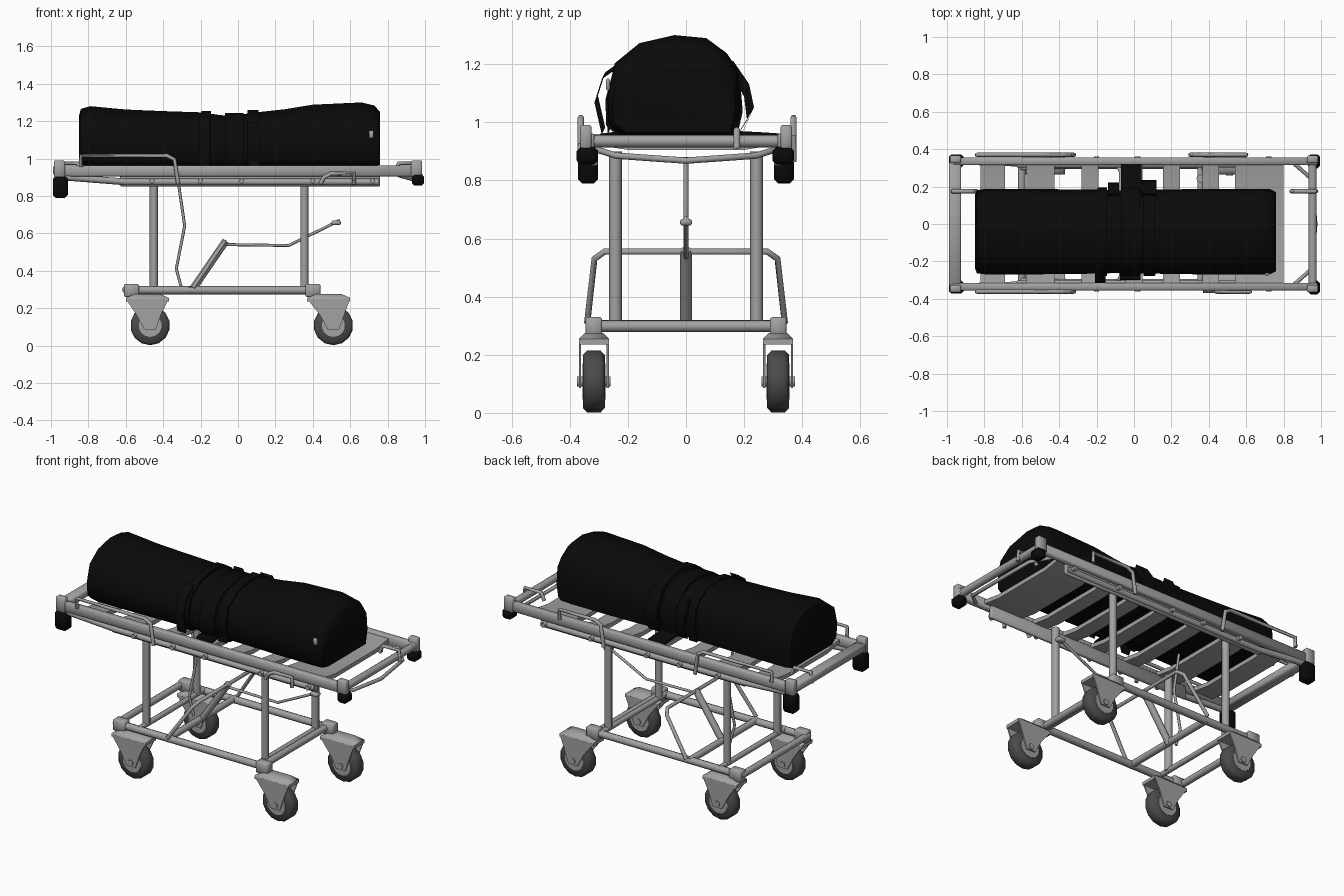
import bpy, bmesh, math
from mathutils import Vector, Matrix

cube = bpy.data.objects.get("Cube")
if cube:
    bpy.data.objects.remove(cube)


def material(name, value):
    m = bpy.data.materials.new(name)
    m.use_nodes = True
    col = (value, value, value * 0.98, 1)
    m.diffuse_color = col
    b = m.node_tree.nodes["Principled BSDF"]
    b.inputs["Base Color"].default_value = col
    b.inputs["Roughness"].default_value = 0.7
    return m


STEEL = material("steel grey", 0.36)
RUBBER = material("rubber grey", 0.07)
BLACK = material("black fabric", 0.003)


def add(name, mesh, mat, smooth=True):
    if not mesh.materials:
        mesh.materials.append(mat)
    o = bpy.data.objects.new(name, mesh)
    bpy.context.collection.objects.link(o)
    if smooth:
        bpy.ops.object.select_all(action="DESELECT")
        o.select_set(True)
        bpy.context.view_layer.objects.active = o
        bpy.ops.object.shade_smooth_by_angle(angle=math.radians(50))
    return o


def from_bm(name, bm, mat, smooth=True):
    bmesh.ops.recalc_face_normals(bm, faces=bm.faces)
    me = bpy.data.meshes.new(name)
    bm.to_mesh(me)
    bm.free()
    return add(name, me, mat, smooth)


def tube(name, pts, r, mat=STEEL):
    """Round tube through the points."""
    cu = bpy.data.curves.new(name, "CURVE")
    cu.dimensions = "3D"
    cu.bevel_depth = r
    cu.bevel_resolution = 2
    cu.use_fill_caps = True
    s = cu.splines.new("POLY")
    s.points.add(len(pts) - 1)
    for p, co in zip(s.points, pts):
        p.co = (*co, 1)
    o = bpy.data.objects.new(name, cu)
    bpy.context.collection.objects.link(o)
    me = bpy.data.meshes.new_from_object(o)
    bpy.data.objects.remove(o)
    return add(name, me, mat)


def box(name, x, y, z, mat=STEEL, bevel=0.006):
    """Box from (min, max) ranges."""
    bm = bmesh.new()
    bmesh.ops.create_cube(bm, size=1)
    for v in bm.verts:
        for i, (a, b) in enumerate((x, y, z)):
            v.co[i] = a if v.co[i] < 0 else b
    if bevel:
        bmesh.ops.bevel(bm, geom=bm.edges[:], offset=bevel, segments=1, affect="EDGES")
    return from_bm(name, bm, mat)


def loft(name, rings, mat):
    bm = bmesh.new()
    rows = [[bm.verts.new(p) for p in ring] for ring in rings]
    n = len(rows[0])
    for a, b in zip(rows, rows[1:]):
        for i in range(n):
            bm.faces.new((a[i], a[(i + 1) % n], b[(i + 1) % n], b[i]))
    bm.faces.new(rows[0])
    bm.faces.new(rows[-1])
    return from_bm(name, bm, mat)


def disc(name, centre, r, w, mat, sides=14, bevel=0.0):
    """Wheel-like cylinder along y."""
    bm = bmesh.new()
    rot = Matrix.Translation(centre) @ Matrix.Rotation(math.pi / 2, 4, "X")
    bmesh.ops.create_cone(bm, cap_ends=True, segments=sides, radius1=r, radius2=r,
                          depth=w, matrix=rot)
    if bevel:
        rim = [e for e in bm.edges if any(len(f.verts) > 4 for f in e.link_faces)]
        bmesh.ops.bevel(bm, geom=rim, offset=bevel, segments=1, affect="EDGES")
    return from_bm(name, bm, mat)


def plate(name, outline, y, thick):
    """Flat plate in the xz plane."""
    bm = bmesh.new()
    f = bm.faces.new([bm.verts.new((px, y - thick / 2, pz)) for px, pz in outline])
    ext = bmesh.ops.extrude_face_region(bm, geom=[f])
    bmesh.ops.translate(bm, vec=(0, thick, 0),
                        verts=[v for v in ext["geom"] if isinstance(v, bmesh.types.BMVert)])
    return from_bm(name, bm, STEEL, False)


# Casters: tyre, hub, fork cheeks and swivel
for x, swivel in ((-0.47, -0.5), (0.51, 0.47)):
    for s in (-1, 1):
        y = s * 0.317
        disc("tyre", (x, y, 0.108), 0.106, 0.075, RUBBER, bevel=0.014)
        disc("wheel_hub", (x, y, 0.108), 0.062, 0.08, STEEL)
        disc("axle", (x, y, 0.108), 0.018, 0.115, STEEL, 8)
        for side in (-1, 1):
            plate("fork_cheek", [(swivel - 0.1, 0.25), (swivel + 0.13, 0.25), (x + 0.06, 0.17),
                                 (x + 0.03, 0.085), (x - 0.03, 0.085), (x - 0.07, 0.16)],
                  y + side * 0.048, 0.008)
        loft("fork_crown", [[(swivel + 0.015 + a * k, y + b * k * 0.45, z)
                             for a, b in ((-1, -1), (1, -1), (1, 1), (-1, 1))]
                            for k, z in ((0.115, 0.235), (0.115, 0.255), (0.07, 0.275))], STEEL)
        box("swivel_block", (swivel - 0.11, swivel - 0.03), (y - 0.028, y + 0.028),
            (0.26, 0.33))

# Base frame
for s in (-1, 1):
    tube("base_side_rail", [(-0.61, s * 0.315, 0.296), (0.41, s * 0.315, 0.296)], 0.022)
for x in (-0.6, -0.25, 0.385):
    tube("base_cross_bar", [(x, -0.33, 0.298), (x, 0.33, 0.298)], 0.02)

# Legs, with outriggers to the base rails
for x in (-0.45, 0.355):
    for s in (-1, 1):
        tube("leg", [(x, s * 0.243, 0.3), (x, s * 0.243, 0.9)], 0.022)
    tube("leg_cross_bar", [(x, -0.32, 0.303), (x, 0.32, 0.303)], 0.016)

# Lifting linkage
tube("lift_strut", [(-0.25, 0, 0.29), (-0.065, 0, 0.56)], 0.02)
tube("lift_yoke", [(-0.24, -0.34, 0.31), (-0.09, -0.315, 0.53), (-0.07, -0.28, 0.555),
                   (-0.07, 0.28, 0.555), (-0.09, 0.315, 0.53), (-0.24, 0.34, 0.31)], 0.011)
tube("lift_lever", [(-0.07, 0, 0.54), (0.27, 0, 0.535), (0.545, 0, 0.67)], 0.008)
tube("lift_cable", [(-0.32, 0, 0.88), (-0.285, 0, 0.64), (-0.33, 0, 0.41), (-0.3, 0, 0.3)], 0.008)
box("pedal", (0.5, 0.55), (-0.02, 0.02), (0.645, 0.668))

# Bed frame
for s in (-1, 1):
    box("bed_side_rail", (-0.97, 0.98), (s * 0.335 - 0.02, s * 0.335 + 0.02), (0.905, 0.962))
    box("bed_side_skirt", (-0.63, 0.76), (s * 0.315 - 0.012, s * 0.315 + 0.012), (0.85, 0.93))
    tube("lower_side_tube", [(-0.92, s * 0.335, 0.9), (-0.6, s * 0.325, 0.875),
                             (0.75, s * 0.325, 0.875)], 0.018)
    for x in (-0.46, -0.2, 0.02, 0.4, 0.72):
        disc("rail_bolt", (x, s * 0.335, 0.88), 0.014, 0.05, STEEL, 8)
box("foot_end_bar", (-0.99, -0.925), (-0.33, 0.33), (0.915, 0.96))
tube("head_end_bar", [(0.955, -0.34, 0.935), (0.955, 0.34, 0.935)], 0.022)
tube("head_push_bar", [(0.86, -0.32, 0.91), (0.95, -0.24, 0.885), (0.97, 0, 0.868),
                       (0.95, 0.24, 0.885), (0.86, 0.32, 0.91)], 0.011)

# Slats, sagging slightly in the middle
for x, w in ((-0.755, 0.13), (-0.5, 0.15), (-0.235, 0.09), (0, 0.09), (0.2, 0.09),
             (0.41, 0.09), (0.67, 0.26)):
    loft("bed_slat", [[(x - w / 2, y, z), (x + w / 2, y, z),
                       (x + w / 2, y, z + 0.025), (x - w / 2, y, z + 0.025)]
                      for y, z in ((-0.325, 0.925), (-0.2, 0.905), (0.2, 0.905), (0.325, 0.925))],
         STEEL)

# Corner posts, bumpers and end loops
for s in (-1, 1):
    box("foot_bumper", (-0.99, -0.91), (s * 0.337 - 0.035, s * 0.337 + 0.035), (0.79, 0.905), BLACK, 0.014)
    box("head_bumper", (0.93, 0.995), (s * 0.337 - 0.04, s * 0.337 + 0.035), (0.855, 0.915), BLACK, 0.014)
    for x in (-0.955, 0.955):
        box("corner_bracket", (x - 0.03, x + 0.03), (s * 0.345 - 0.02, s * 0.345 + 0.02), (0.9, 0.99))
for s in (-1, 1):
    tube("end_loop", [(s * 0.84, 0.175, 0.93), (s * 0.86, 0.175, 0.975),
                      (s * 0.97, 0.175, 0.975), (s * 0.975, 0.175, 0.91)], 0.011)

# Fold-up side guards
for y, a, b in ((-0.362, -0.84, -0.32), (0.37, -0.84, -0.32), (0.37, 0.6, 0.3), (-0.362, 0.62, 0.44)):
    top = 1.015 if a < 0 or y > 0 else 0.92
    d = 0.06 if b > a else -0.06
    tube("side_guard", [(a, y, top - 0.06), (a, y, top), (b - d, y, top), (b - d / 3, y, top - 0.02),
                        (b, y, 0.865)], 0.011)

# Wrapped bag: one section shape lofted along x
SECTION = [(-0.225, 0), (-0.268, 0.13), (-0.27, 0.42), (-0.245, 0.72), (-0.16, 0.92),
           (-0.04, 1), (0.07, 0.97), (0.14, 0.82), (0.178, 0.66), (0.188, 0.3), (0.17, 0)]


def bag_ring(x, top, k=1.0, grow=0.0):
    h = top - 0.955
    mid = 0.955 + h / 2
    ring = []
    for y, t in SECTION:
        dy, dz = y + 0.04, 0.955 + t * h - mid
        out = Vector((dy, dz)).normalized() * grow
        ring.append((x, -0.04 + dy * k + out.x, mid + dz * k + out.y))
    return ring


STATIONS = [(-0.85, 1.25, 0.86), (-0.84, 1.27, 0.97), (-0.79, 1.28, 1), (-0.6, 1.262, 1),
            (-0.4, 1.255, 0.99), (-0.2, 1.25, 0.98), (-0.05, 1.232, 0.96), (0.1, 1.25, 0.98),
            (0.25, 1.265, 0.99), (0.4, 1.288, 1), (0.66, 1.3, 1), (0.73, 1.285, 0.99),
            (0.76, 1.26, 0.92)]
loft("wrapped_bag", [bag_ring(*s) for s in STATIONS], BLACK)

# Straps round the bag, with loose ends and side carry loops
for x, w, top in ((-0.17, 0.025, 1.245), (-0.02, 0.05, 1.235), (0.08, 0.03, 1.25)):
    loft("bag_strap", [bag_ring(x + d, top, 0.98, 0.012) for d in (-w, w)], BLACK)


def ribbon(name, path, x, w, t=0.006):
    loft(name, [[(x - w, y, z - t), (x + w, y, z - t), (x + w, y + t, z + t), (x - w, y + t, z + t)]
                for y, z in path], BLACK)


ribbon("strap_tail_back", [(0.15, 0.965), (0.25, 0.96), (0.325, 0.955)], -0.015, 0.055)
ribbon("strap_tail_front", [(-0.22, 0.965), (-0.3, 0.955)], -0.02, 0.055)
ribbon("strap_loop_front", [(-0.22, 1.21), (-0.29, 1.16), (-0.315, 1.08), (-0.29, 0.97)], -0.18, 0.028, 0.012)
ribbon("strap_loop_front", [(-0.24, 1.18), (-0.275, 1.1), (-0.27, 0.97)], 0.085, 0.03, 0.012)
ribbon("strap_loop_back", [(0.15, 1.2), (0.205, 1.12), (0.222, 1.04), (0.19, 0.97)], 0.08, 0.04, 0.012)
ribbon("strap_loop_back", [(0.15, 1.19), (0.2, 1.1), (0.21, 1.02), (0.18, 0.97)], -0.11, 0.03, 0.012)
box("zip_pull", (0.7, 0.725), (-0.275, -0.262), (1.11, 1.15), STEEL, 0.003)
